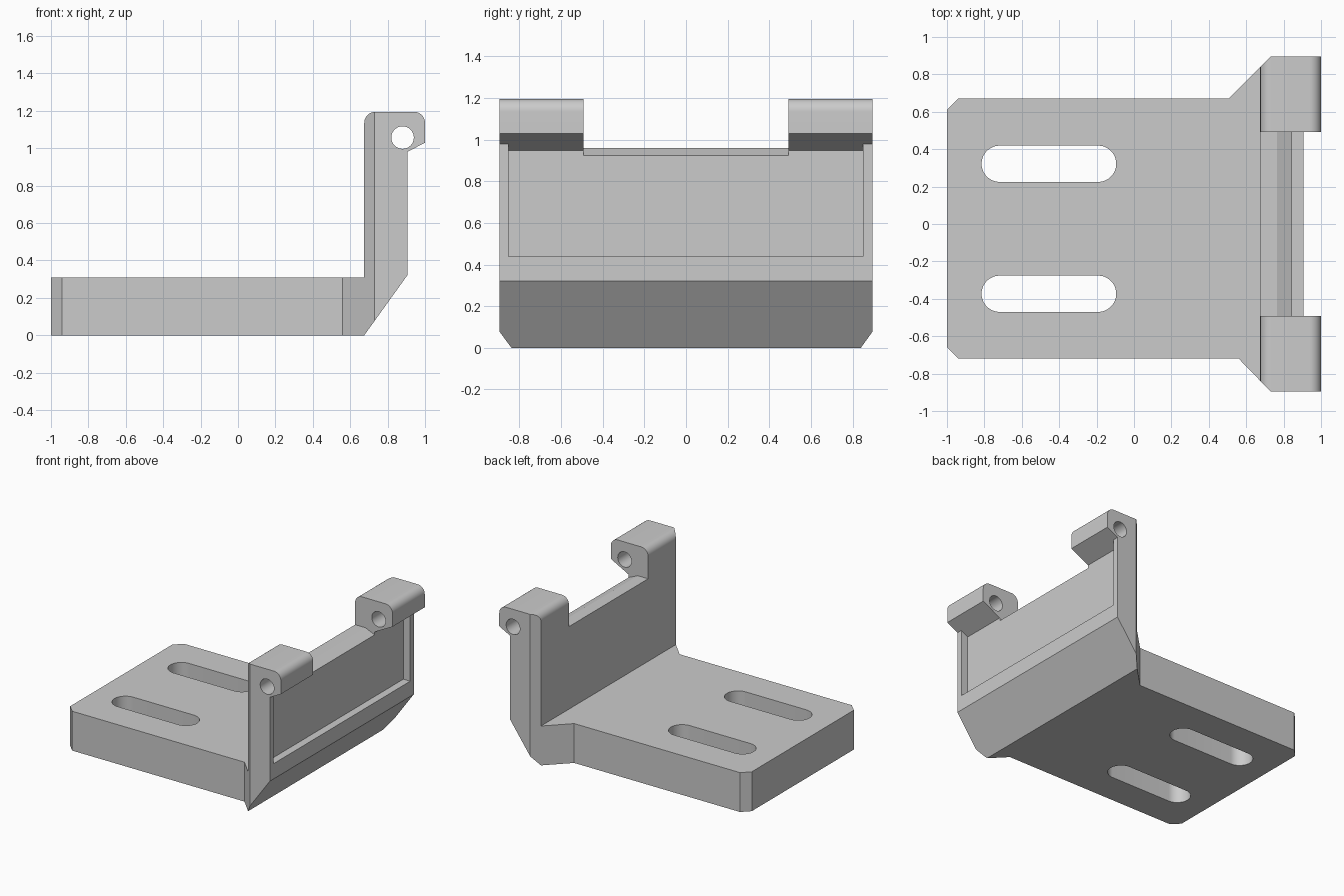
import bpy, bmesh, math
from mathutils import Vector

if "Cube" in bpy.data.objects:
    bpy.data.objects.remove(bpy.data.objects["Cube"])

grey = bpy.data.materials.new("light_grey")
grey.diffuse_color = (0.6, 0.6, 0.6, 1)
grey.use_nodes = True
grey.node_tree.nodes["Principled BSDF"].inputs["Base Color"].default_value = grey.diffuse_color


def prism(name, pts, axis, lo, hi):
    """Extrude a 2D outline: axis 'y' takes (x, z) points, axis 'z' takes (x, y)."""
    place = (lambda p, t: (p[0], t, p[1])) if axis == 'y' else (lambda p, t: (p[0], p[1], t))
    bm = bmesh.new()
    face = bm.faces.new([bm.verts.new(place(p, lo)) for p in pts])
    ext = bmesh.ops.extrude_face_region(bm, geom=[face])
    step = Vector(place((0, 0), hi - lo))
    bmesh.ops.translate(bm, vec=step, verts=[v for v in ext['geom'] if isinstance(v, bmesh.types.BMVert)])
    bmesh.ops.recalc_face_normals(bm, faces=bm.faces)
    me = bpy.data.meshes.new(name)
    bm.to_mesh(me)
    bm.free()
    ob = bpy.data.objects.new(name, me)
    me.materials.append(grey)
    bpy.context.collection.objects.link(ob)
    return ob


def arc(cx, cy, r, a0, a1, n=12):
    return [(cx + r * math.cos(math.radians(a0 + (a1 - a0) * i / n)),
             cy + r * math.sin(math.radians(a0 + (a1 - a0) * i / n))) for i in range(n + 1)]


def boolean(ob, other, op):
    bpy.context.view_layer.objects.active = ob
    mod = ob.modifiers.new(op, 'BOOLEAN')
    mod.operation, mod.object, mod.solver = op, other, 'EXACT'
    bpy.ops.object.modifier_apply(modifier=mod.name)
    bpy.data.objects.remove(other, do_unlink=True)


# Side profile: base plate, upright wall and overhanging hinge ear
side = [(-1.1, 0), (0.675, 0), (0.905, 0.32), (0.905, 0.98), (1.0, 1.03)]
side += arc(0.94, 1.135, 0.06, 0, 90) + arc(0.735, 1.135, 0.06, 90, 180) + [(0.675, 0.31), (-1.1, 0.31)]
bracket = prism("hinge_bracket", side, 'y', -1.1, 1.1)

# Plan outline trims the flared shape and corner chamfers
plan = [(-1, -0.66), (-0.94, -0.72), (0.56, -0.72), (0.73, -0.895), (1.1, -0.895),
        (1.1, 0.895), (0.73, 0.895), (0.505, 0.67), (-0.94, 0.67), (-1, 0.61)]
boolean(bracket, prism("plan_trim", plan, 'z', -0.1, 1.4), 'INTERSECT')

# Gap between the two ears, with a sloped lip
gap = [(0.6, 0.96), (0.765, 0.96), (0.845, 0.925), (1.1, 0.925), (1.1, 1.3), (0.6, 1.3)]
boolean(bracket, prism("ear_gap", gap, 'y', -0.493, 0.493), 'DIFFERENCE')

# Shallow recess in the outer face of the wall
recess = [(0.845, 0.44), (0.95, 0.44), (0.95, 0.9), (0.905, 0.98), (0.845, 0.948)]
boolean(bracket, prism("wall_recess", recess, 'y', -0.852, 0.85), 'DIFFERENCE')

# Pin hole through both ears
boolean(bracket, prism("pin_hole", arc(0.88, 1.057, 0.06, 0, 352.5, 47), 'y', -1, 1), 'DIFFERENCE')

# Two mounting slots
for y in (0.322, -0.373):
    r = 0.097
    slot = arc(-0.095 - r, y, r, -90, 90, 24) + arc(-0.815 + r, y, r, 90, 270, 24)
    boolean(bracket, prism("slot", slot, 'z', -0.1, 0.5), 'DIFFERENCE')

bpy.ops.object.select_all(action='DESELECT')
bracket.select_set(True)
bpy.context.view_layer.objects.active = bracket
bpy.ops.object.shade_smooth_by_angle(angle=math.radians(20))
